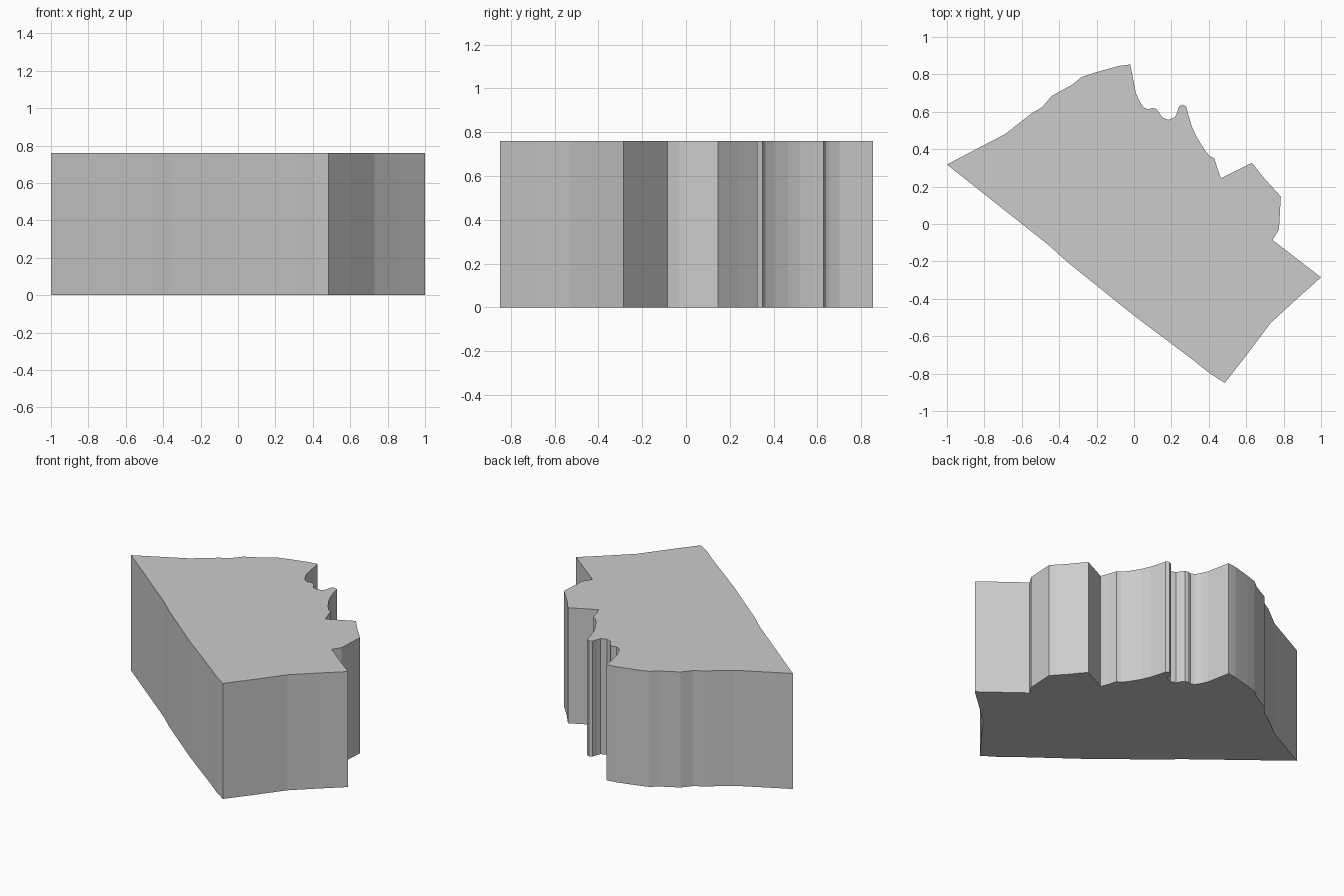
import bpy
import bmesh

if "Cube" in bpy.data.objects:
    bpy.data.objects.remove(bpy.data.objects["Cube"])

HEIGHT = 0.76

# Plan outline, grouped by side (clockwise from the west corner)
back_side = [(-1, .318), (-.69, .48), (-.55, .59), (-.49, .625), (-.44, .685),
             (-.33, .745), (-.28, .786), (-.2, .812), (-.08, .845), (-.02, .853)]
curved_notches = [(0, .75), (.01, .7), (.03, .655), (.05, .625), (.075, .613),
                  (.1, .62), (.12, .615), (.135, .595), (.15, .57), (.185, .557),
                  (.22, .572), (.23, .595), (.24, .628), (.26, .638), (.28, .627),
                  (.29, .585), (.31, .52), (.335, .465), (.375, .4), (.405, .363),
                  (.43, .35), (.445, .3), (.465, .245)]
east_lobe = [(.63, .327), (.7, .24), (.785, .147), (.775, -.03), (.74, -.085)]
south_end = [(1, -.285), (.86, -.41), (.73, -.53), (.61, -.69), (.485, -.85)]
front_side = [(.4, -.795), (.32, -.73), (0, -.49), (-.36, -.2), (-.46, -.11)]
outline = back_side + curved_notches + east_lobe + south_end + front_side


def extrude_outline(name, points, height):
    """Flat-shaded closed prism standing on z = 0."""
    bm = bmesh.new()
    face = bm.faces.new([bm.verts.new((x, y, 0)) for x, y in points])
    result = bmesh.ops.extrude_face_region(bm, geom=[face], use_keep_orig=True)
    top = [v for v in result["geom"] if isinstance(v, bmesh.types.BMVert)]
    bmesh.ops.translate(bm, verts=top, vec=(0, 0, height))
    bmesh.ops.recalc_face_normals(bm, faces=bm.faces)
    mesh = bpy.data.meshes.new(name)
    bm.to_mesh(mesh)
    bm.free()
    obj = bpy.data.objects.new(name, mesh)
    bpy.context.collection.objects.link(obj)
    return obj


# Solid block
extrude_outline("contoured_block", outline, HEIGHT)
